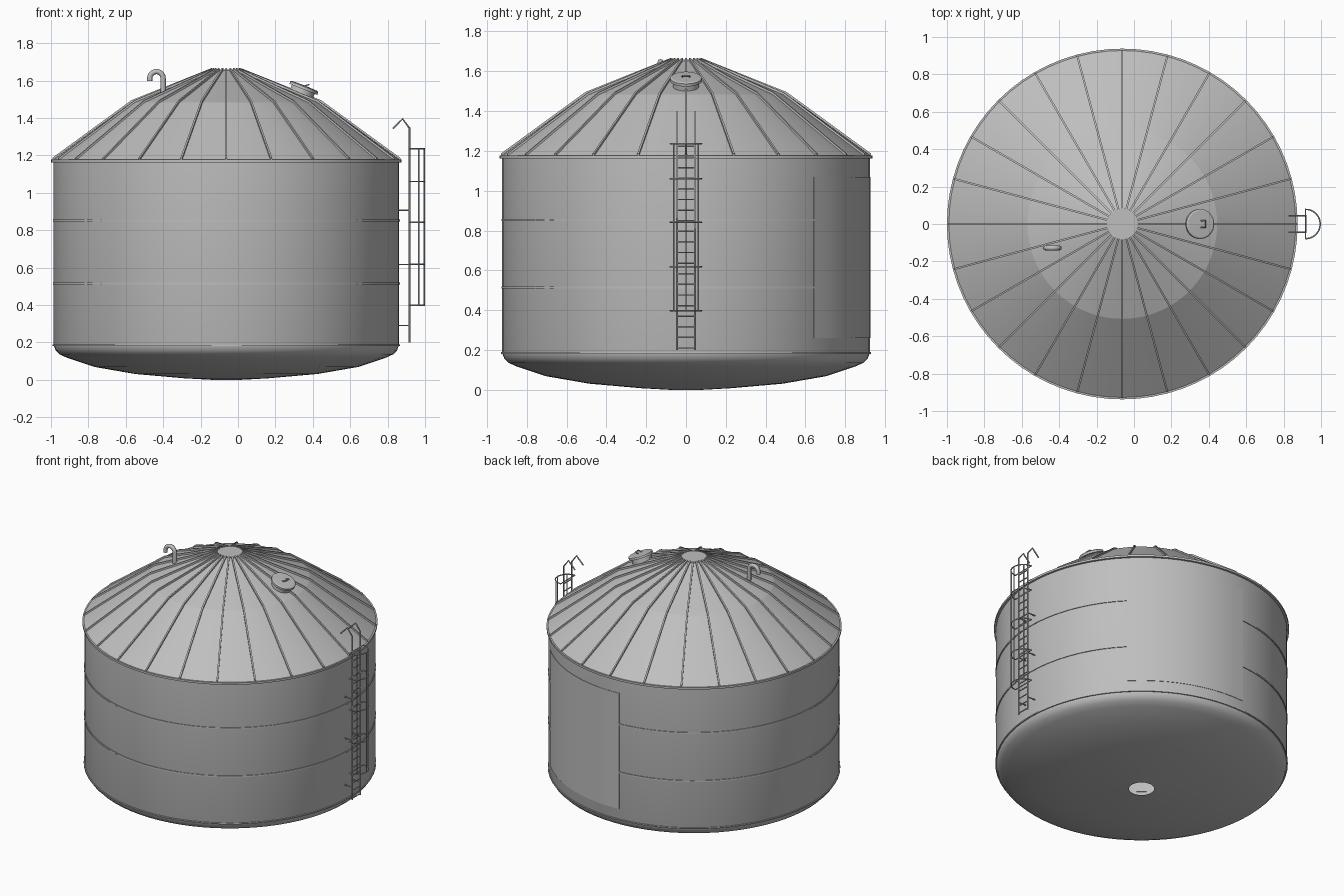
import bpy, bmesh, math
from mathutils import Matrix, Vector

if "Cube" in bpy.data.objects:
    bpy.data.objects.remove(bpy.data.objects["Cube"])

CX = -0.0625          # tank axis
R = 0.923             # wall radius
SEG = 72
grey = bpy.data.materials.new("painted steel grey")
grey.diffuse_color = (0.52, 0.52, 0.52, 1)
grey.use_nodes = True
grey.node_tree.nodes["Principled BSDF"].inputs["Base Color"].default_value = grey.diffuse_color


def finish(name, mesh, angle=40, loc=(CX, 0, 0)):
    ob = bpy.data.objects.new(name, mesh)
    bpy.context.collection.objects.link(ob)
    ob.location = loc
    mesh.materials.clear()
    mesh.materials.append(grey)
    bpy.ops.object.select_all(action='DESELECT')
    ob.select_set(True)
    bpy.context.view_layer.objects.active = ob
    bpy.ops.object.shade_smooth_by_angle(angle=math.radians(angle))
    return ob


def revolve(name, profile, a0=0, a1=360, closed=False, angle=40, seg=SEG):
    """Sweep an (r, z) profile around the z axis, fully or over an arc."""
    full = a1 - a0 >= 360
    n = max(2, round(seg * (a1 - a0) / 360))
    bm = bmesh.new()
    rows = []
    for i in range(n if full else n + 1):
        a = math.radians(a0 + (a1 - a0) * i / n)
        rows.append([bm.verts.new((r * math.cos(a), r * math.sin(a), z))
                     for r, z in profile])
    m = len(profile)
    for i in range(n):
        p, q = rows[i], rows[(i + 1) % len(rows)]
        for j in range(m if closed else m - 1):
            k = (j + 1) % m
            bm.faces.new((p[j], q[j], q[k], p[k]))
    if closed:
        if not full:
            bm.faces.new(rows[0])
            bm.faces.new(rows[-1])
        bmesh.ops.recalc_face_normals(bm, faces=bm.faces)
    me = bpy.data.meshes.new(name)
    bm.to_mesh(me)
    bm.free()
    return finish(name, me, angle)


def band(name, r0, r1, z, h, a0=0, a1=360):
    return revolve(name, [(r0, z - h), (r1, z - h), (r1, z + h), (r0, z + h)],
                   a0, a1, True)


def rods(name, paths, radius, res=1):
    """Round bars along point lists, joined in one mesh."""
    cu = bpy.data.curves.new(name, 'CURVE')
    cu.dimensions = '3D'
    cu.bevel_depth = radius
    cu.bevel_resolution = res
    cu.use_fill_caps = True
    for pts in paths:
        sp = cu.splines.new('POLY')
        sp.points.add(len(pts) - 1)
        for p, co in zip(sp.points, pts):
            p.co = (*co, 1)
    tmp = bpy.data.objects.new(name + " curve", cu)
    bpy.context.collection.objects.link(tmp)
    bpy.context.view_layer.update()
    dg = bpy.context.evaluated_depsgraph_get()
    me = bpy.data.meshes.new_from_object(tmp.evaluated_get(dg))
    bpy.data.objects.remove(tmp)
    return finish(name, me, 50, (0, 0, 0))


# Shell: dished floor with drain hole, knuckle and wall
revolve("tank_floor_and_wall", [
    (0.08, 0.0), (0.225, 0.008), (0.487, 0.031), (0.706, 0.069), (0.85, 0.117),
    (0.892, 0.136), (0.913, 0.157), (R, 0.185), (R, 1.17)])

# Two-slope roof with a flat crown
roof = [(0.93, 1.175), (0.507, 1.483), (0.08, 1.654)]
revolve("roof", roof, angle=10)
revolve("crown_plate", [(0.083, 1.645), (0.083, 1.66), (0.0001, 1.66)])

# Hoops around the shell; the middle ones stop at the blank panel
band("eave_rim", 0.915, 0.9375, 1.17, 0.007)
band("base_weld", 0.92, 0.929, 0.185, 0.004)
for i, z in enumerate((0.515, 0.852)):
    band(f"wall_band_{i + 1}", 0.92, 0.928, z, 0.005, 94, 404)
band("blank_panel", 0.921, 0.926, 0.665, 0.405, 44, 94)

# Radial roof ribs
bm = bmesh.new()
for k in range(24):
    rot = Matrix.Rotation(math.radians(15 * k), 3, 'Z')
    rings = []
    for r, z in roof:
        rings.append([bm.verts.new(rot @ Vector((r, y, z + h))) for y, h in
                      ((-0.005, -0.004), (0.005, -0.004), (0.005, 0.012), (-0.005, 0.012))])
    for p, q in zip(rings, rings[1:]):
        for j in range(4):
            bm.faces.new((p[j], p[(j + 1) % 4], q[(j + 1) % 4], q[j]))
    bm.faces.new(rings[0])
    bm.faces.new(rings[-1])
bmesh.ops.recalc_face_normals(bm, faces=bm.faces)
me = bpy.data.meshes.new("roof_ribs")
bm.to_mesh(me)
bm.free()
finish("roof_ribs", me, 20)

# Manhole tilted with the upper roof slope
tilt = Matrix.Translation((0.338, 0, 1.525)) @ Matrix.Rotation(math.radians(21.8), 4, 'Y')
neck = revolve("manhole_neck", [(0.066, -0.02), (0.066, 0.035)], seg=32)
lid = revolve("manhole_lid", [(0.0001, 0.03), (0.08, 0.03), (0.08, 0.045),
                              (0.072, 0.05), (0.0001, 0.052)], seg=32, angle=25)
handle = rods("manhole_handle", [[(0.0, -0.018, 0.05), (0.02, -0.018, 0.066),
                                  (0.02, 0.018, 0.066), (0.0, 0.018, 0.05)]], 0.004)
for ob in (neck, lid, handle):
    ob.matrix_world = tilt

# Gooseneck vent
arc = [(-0.436 + 0.036 * math.cos(a), -0.128, 1.612 + 0.036 * math.sin(a))
       for a in (math.pi * i / 10 for i in range(11))]
rods("vent_pipe", [[(-0.4, -0.128, 1.51)] + arc + [(-0.472, -0.128, 1.597)]], 0.014, 2)

# Ladder: rails with hooked tops, rungs and wall brackets
LX, LY = 0.917, 0.045
rods("ladder_rails", [[(LX, s * LY, 0.2), (LX, s * LY, 1.345), (0.88, s * LY, 1.395),
                       (0.828, s * LY, 1.343)] for s in (-1, 1)], 0.005)
rods("ladder_rungs", [[(LX, -LY, 0.21 + 0.0533 * i), (LX, LY, 0.21 + 0.0533 * i)]
                      for i in range(20)], 0.004)
rods("ladder_brackets", [[(0.855, s * LY, z), (LX, s * LY, z)]
                         for z in (0.29, 0.617, 0.907) for s in (-1, 1)], 0.004)

# Safety cage: D-shaped hoops and upright bars
CR = 0.079


def cage_point(deg, z):
    a = math.radians(deg)
    return (LX + CR * math.cos(a), CR * math.sin(a), z)


rods("cage_hoops", [[cage_point(d, z) for d in range(-90, 91, 15)] + [cage_point(-90, z)]
                    for z in (0.398, 0.618, 0.842, 1.06, 1.236)], 0.004)
rods("cage_bars", [[cage_point(d, 0.398), cage_point(d, 1.236)]
                   for d in (-52, 0, 52)], 0.004)
